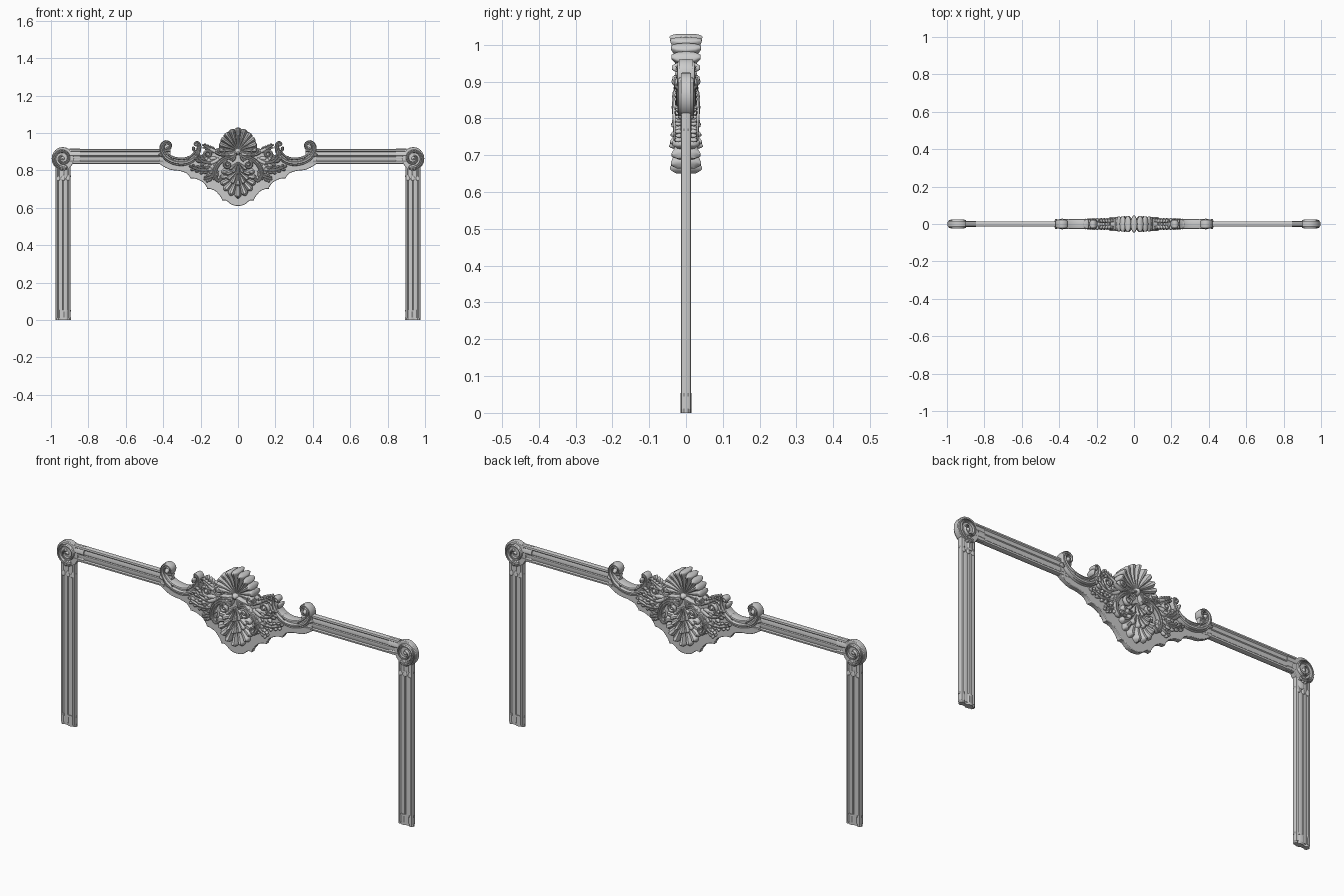
import bpy, bmesh, math
from mathutils import Vector

if "Cube" in bpy.data.objects:
    bpy.data.objects.remove(bpy.data.objects["Cube"])

ROUND = [(math.cos(i * math.pi / 5), math.sin(i * math.pi / 5)) for i in range(10)]
# Moulded cross-section: raised edges, grooves and a double central reed
HALF = [(-1, .55), (-.93, .9), (-.72, 1), (-.6, .62), (-.48, .72), (-.25, .84),
        (-.08, .8), (0, .5), (.08, .8), (.25, .84), (.48, .72), (.6, .62), (.72, 1), (.93, .9), (1, .55)]
MOULD = HALF + [(a, -b) for a, b in reversed(HALF)]
FLUTE_HALF = [(-1, .4), (-.85, .85), (-.6, .95), (-.42, .6), (-.1, .6), (.1, 1), (.5, .95), (.65, .65), (.85, .8), (1, .4)]
FLUTE = FLUTE_HALF + [(a, -b) for a, b in reversed(FLUTE_HALF)]


def sweep(bm, pts, section=ROUND, steps=5):
    """Sweep a section along (x, z, half width, half depth, y) points."""
    P = [Vector(p) for p in pts]
    path = []
    for i in range(len(P) - 1):
        a, b, c, d = P[max(i - 1, 0)], P[i], P[i + 1], P[min(i + 2, len(P) - 1)]
        for s in range(steps):
            t = s / steps
            path.append(.5 * (2 * b + (c - a) * t + (2 * a - 5 * b + 4 * c - d) * t * t
                              + (3 * b - a - 3 * c + d) * t ** 3))
    path.append(P[-1])
    rings = []
    for i, p in enumerate(path):
        t = path[min(i + 1, len(path) - 1)] - path[max(i - 1, 0)]
        l = math.hypot(t[0], t[1]) or 1
        nx, nz = -t[1] / l, t[0] / l
        rings.append([bm.verts.new((p[0] + nx * a * p[2], p[4] + b * p[3], p[1] + nz * a * p[2]))
                      for a, b in section])
    n = len(section)
    for r, q in zip(rings, rings[1:]):
        for k in range(n):
            bm.faces.new((r[k], r[(k + 1) % n], q[(k + 1) % n], q[k]))
    bm.faces.new(rings[0])
    bm.faces.new(rings[-1])


def plate(bm, outline, d):
    """Extrude an x-z outline to half depth d."""
    f = bm.faces.new([bm.verts.new((x, -d, z)) for x, z in outline])
    r = bmesh.ops.extrude_face_region(bm, geom=[f])
    for v in r["geom"]:
        if isinstance(v, bmesh.types.BMVert):
            v.co.y = d


def ball(bm, x, z, y, r, d):
    """Flattened boss."""
    vs = bmesh.ops.create_uvsphere(bm, u_segments=14, v_segments=8, radius=1)["verts"]
    for v in vs:
        v.co = Vector((x + v.co.x * r, y + v.co.y * d, z + v.co.z * r))


def lobe(bm, x, z, ang, length, w, y0, y1, d, bend=.5):
    """Curling leaf lobe that swells and then rounds off."""
    pts = []
    for t, k in ((0, .35), (.35, .8), (.7, 1), (.9, .8), (1, .2)):
        a = ang + bend * t
        pts.append((x + math.cos(a) * length * t, z + math.sin(a) * length * t, w * k,
                    d * (.6 + .4 * k) * (.4 if t == 1 else 1), y0 + (y1 - y0) * t))
    sweep(bm, pts, steps=3)


def leaf(bm, path, width, y):
    """Acanthus spray: rib with lobes on both sides."""
    n = len(path)
    sweep(bm, [(x, z, .011 * (1 - .6 * i / n), .01, y - .007) for i, (x, z) in enumerate(path)])
    for i in range(n - 1):
        (x, z), (x2, z2) = path[i], path[i + 1]
        a = math.atan2(z2 - z, x2 - x)
        for t in (.15, .65):
            L = width * (1 - .45 * (i + t) / n)
            for s in (-1, 1):
                lobe(bm, x + (x2 - x) * t, z + (z2 - z) * t, a + s * 1.1, L, L * .24, y, y - .01, .01, -s * .6)
    lobe(bm, *path[-1], a, width * .5, width * .17, y, y - .008, .01, .4)


def volute(bm, cx, cz, r0, r1, a0, turns, w, d, y, section=ROUND):
    n = max(8, int(abs(turns) * 12))
    pts = []
    for i in range(n + 1):
        t = i / n
        r, a = r0 + (r1 - r0) * t, a0 + turns * math.tau * t
        pts.append((cx + r * math.cos(a), cz + r * math.sin(a), w * (1 - .45 * t), d, y))
    sweep(bm, pts, section, 2)


def finish(name, bm, mx=True, my=False, bevel=0):
    bmesh.ops.recalc_face_normals(bm, faces=bm.faces)
    me = bpy.data.meshes.new(name)
    bm.to_mesh(me)
    bm.free()
    for p in me.polygons:
        p.use_smooth = True
    me.set_sharp_from_angle(angle=math.radians(38))
    ob = bpy.data.objects.new(name, me)
    bpy.context.collection.objects.link(ob)
    if bevel:
        b = ob.modifiers.new("bevel", "BEVEL")
        b.width, b.segments, b.limit_method = bevel, 2, "ANGLE"
    if mx or my:
        m = ob.modifiers.new("mirror", "MIRROR")
        m.use_axis = (mx, my, False)
        m.use_mirror_merge = False
    return ob


# Posts with foot and cap blocks
bm = bmesh.new()
sweep(bm, [(.935, .01, .04, .014, 0), (.935, .83, .04, .014, 0)], MOULD, 1)
for z0, z1 in ((0, .012), (.012, .045), (.045, .054), (.765, .773), (.773, .83)):
    w = .041 if z1 - z0 < .02 else .039
    sweep(bm, [(.935, z0, w, .0145, 0), (.935, z1, w, .0145, 0)], FLUTE, 1)
for x in (.909, .935, .961):
    for y in (-.012, .012):
        lobe(bm, x, .775, -math.pi / 2, .03, .01, y * .8, y, .004, 0)
finish("posts", bm)

# Top rails with end collars
bm = bmesh.new()
sweep(bm, [(.36, .875, .04, .014, 0), (.9, .875, .04, .014, 0)], MOULD, 1)
for x0, x1 in ((.40, .42), (.845, .852), (.852, .9)):
    sweep(bm, [(x0, .875, .041, .0155, 0), (x1, .875, .041, .0155, 0)], FLUTE, 1)
finish("top_rails", bm)

# Corner roundels
bm = bmesh.new()
plate(bm, [(.937 + .059 * math.cos(i * math.tau / 40), .862 + .062 * math.sin(i * math.tau / 40))
           for i in range(40)], .014)
finish("corner_discs", bm, bevel=.003)
bm = bmesh.new()
volute(bm, .937, .864, .053, .013, -2.0, 1.55, .011, .023, 0, FLUTE)
ball(bm, .937, .864, 0, .013, .022)
for a, L in ((-2.5, .03), (-1.95, .035), (-1.4, .036), (-.9, .028)):
    lobe(bm, .935, .832, a, L, .01, 0, 0, .023, .2)
finish("corner_scrolls", bm)

# Scalloped backing plate
cusps = [(.42, .835, .012), (.34, .80, -.004), (.275, .785, .008), (.255, .757, -.01), (.185, .735, .008),
         (.165, .70, -.008), (.115, .685, .012), (.085, .637, -.006), (.055, .633, .005), (.035, .617, .003), (0, .61, 0)]
half = []
for (x, z, k), (x2, z2, _) in zip(cusps, cusps[1:]):
    l = math.hypot(x2 - x, z2 - z)
    for i in range(6):
        t = i / 6
        b = 4 * t * (1 - t) * k
        half.append((x + (x2 - x) * t - (z2 - z) / l * -b * .8, z + (z2 - z) * t + (x2 - x) / l * b * .8))
upper = [(.07, .93), (.12, .915), (.18, .89), (.24, .855), (.3, .845), (.36, .86), (.42, .905)]
right = half + [(0, .61)]
outline = right + [(-x, z) for x, z in reversed(half)] + [(-x, z) for x, z in reversed(upper)] + upper
bm = bmesh.new()
plate(bm, outline, .012)
finish("backing_plate", bm, mx=False, bevel=.003)

# Large side C-scrolls
path = [(.382, .915), (.366, .918), (.364, .94), (.386, .949), (.405, .932), (.403, .902), (.376, .868), (.332, .849),
        (.285, .847), (.244, .864), (.218, .895), (.207, .928), (.216, .947), (.229, .942), (.227, .93)]
wid = [.006, .008, .01, .012, .013, .015, .02, .022, .022, .02, .016, .011, .009, .008, .005]
bm = bmesh.new()
sweep(bm, [(x, z, w, .018 + w * .45, 0) for (x, z), w in zip(path, wid)], FLUTE, 5)
ball(bm, .383, .921, 0, .013, .03)
ball(bm, .222, .936, 0, .01, .022)
for x, z, a in ((.40, .875, .1), (.345, .85, .9), (.27, .85, 1.5), (.235, .90, 1.1)):
    lobe(bm, x, z, a, .026, .009, 0, 0, .027, .5)
finish("side_c_scrolls", bm)

# Crowning shell: fan of swelling ribs
bm = bmesh.new()
for i in range(-5, 6):
    a = math.pi / 2 - i * .31
    L = .123 - .0042 * abs(i)
    pts = []
    for t, w, d in ((0, .003, .022), (.35, .007, .024), (.7, .0135, .034), (.9, .018, .046), (.97, .014, .043), (1, .004, .025)):
        pts.append((math.cos(a) * L * t, .906 + math.sin(a) * L * t, w, d * (1 - .035 * abs(i)), 0))
    sweep(bm, pts, steps=4)
finish("crown_shell", bm, mx=False)

# Shell base: rosette and paired curls
bm = bmesh.new()
ball(bm, 0, .90, 0, .02, .04)
for s in (-1, 1):
    volute(bm, s * .085, .905, .02, .006, math.pi / 2 - s * 1.2, s * -1.2, .008, .034, 0)
    sweep(bm, [(s * .01, .895, .011, .034, 0), (s * .045, .885, .01, .034, 0), (s * .09, .883, .009, .033, 0),
               (s * .125, .9, .007, .026, 0), (s * .135, .92, .004, .02, 0)])
    for k in range(3):
        lobe(bm, s * .012, .888, -math.pi / 2 + s * (.2 + .5 * k), .04, .009, 0, 0, .036, s * .2)
finish("shell_base", bm, mx=False)

# Lower pendant: layered fans of leaf lobes
bm = bmesh.new()
for oz, n, step, L, w, d in ((.775, 5, .36, .125, .02, .046), (.80, 3, .42, .085, .015, .049), (.845, 2, .42, .07, .012, .043)):
    for i in range(-n, n + 1):
        a = -math.pi / 2 + i * step
        k = 1 - .055 * abs(i)
        pts = [(math.cos(a) * L * k * t, oz + math.sin(a) * L * k * t, w * u, d * v * k, 0)
               for t, u, v in ((.05, .25, .6), (.4, .55, .65), (.75, .95, .85), (.9, .9, 1), (1, .2, .6))]
        sweep(bm, pts, steps=3)
finish("pendant_leaf", bm, mx=False)

# Scrolls framing the pendant
bm = bmesh.new()
sweep(bm, [(.02, .85, .008, .012, -.022), (.05, .868, .011, .012, -.024), (.09, .85, .012, .012, -.026),
           (.118, .815, .012, .012, -.025), (.125, .775, .011, .012, -.023), (.108, .745, .009, .011, -.023),
           (.09, .755, .008, .01, -.023), (.095, .772, .005, .009, -.023)], FLUTE)
volute(bm, .055, .83, .022, .005, 1.4, -1.3, .008, .012, -.027)
ball(bm, .055, .83, -.028, .008, .012)
volute(bm, .16, .885, .026, .006, -2.2, 1.4, .009, .012, -.018)
ball(bm, .16, .885, -.02, .009, .012)
finish("pendant_scrolls", bm, my=True)

# Acanthus sprays across the plate
bm = bmesh.new()
leaf(bm, [(.10, .86), (.14, .84), (.185, .845), (.215, .87)], .045, -.013)
leaf(bm, [(.12, .83), (.15, .805), (.195, .80), (.245, .815)], .038, -.012)
leaf(bm, [(.11, .80), (.135, .77), (.165, .755)], .036, -.012)
leaf(bm, [(.12, .90), (.15, .915), (.18, .93)], .028, -.01)
finish("acanthus_sprays", bm, my=True)
